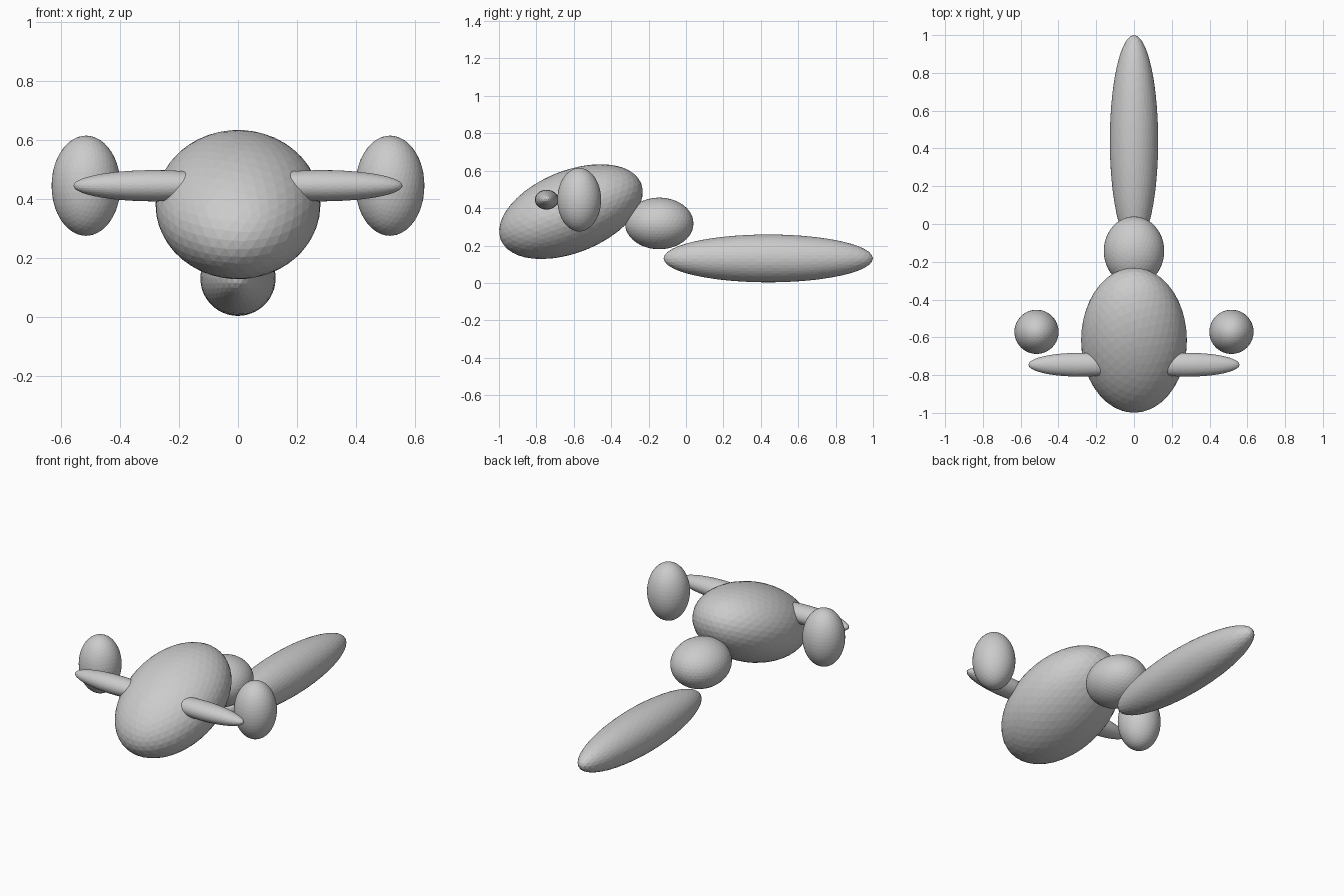
import bpy
from math import radians

if "Cube" in bpy.data.objects:
    bpy.data.objects.remove(bpy.data.objects["Cube"])


def ellipsoid(name, center, radii, tilt=0):
    """Faceted sphere scaled to the given half sizes, tilted about x."""
    bpy.ops.mesh.primitive_ico_sphere_add(
        subdivisions=4, radius=1, location=center, rotation=(radians(tilt), 0, 0))
    ob = bpy.context.object
    ob.name = name
    ob.scale = radii
    return ob


# Central chain: raised front body, round joint, long tail lying on the ground
ellipsoid("body", (0, -0.615, 0.381), (0.28, 0.405, 0.219), 22)
ellipsoid("joint", (0, -0.143, 0.318), (0.16, 0.183, 0.138))
ellipsoid("tail", (0, 0.44, 0.131), (0.128, 0.56, 0.128))

# Side arms and the upright pods beside their tips
for side, s in (("right", 1), ("left", -1)):
    ellipsoid(f"arm_{side}", (s * 0.285, -0.745, 0.445), (0.274, 0.063, 0.053))
    ellipsoid(f"pod_{side}", (s * 0.516, -0.571, 0.445), (0.117, 0.117, 0.17))
